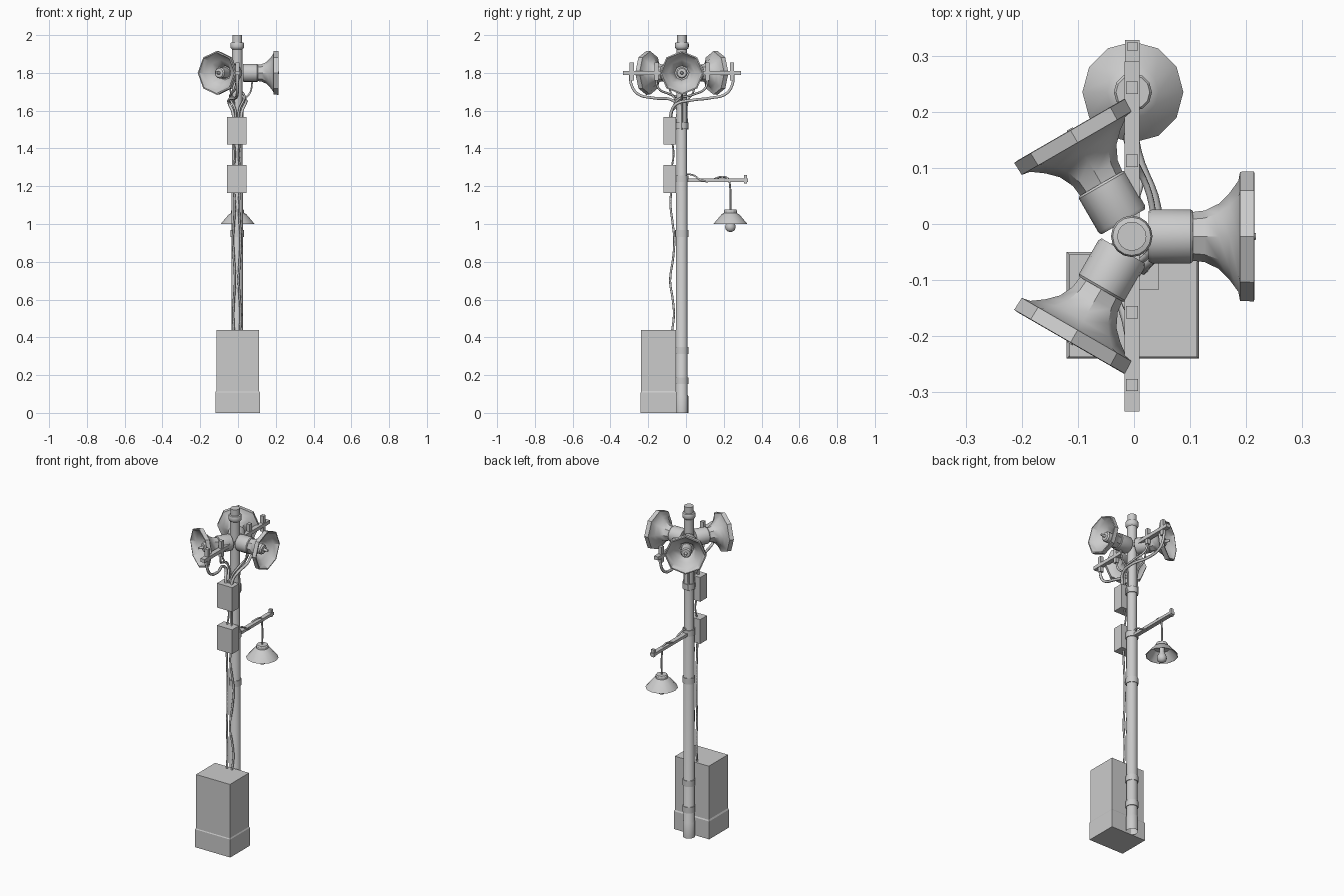
import bpy, bmesh
from math import pi, cos, sin, radians
from mathutils import Matrix, Vector

if "Cube" in bpy.data.objects:
    bpy.data.objects.remove(bpy.data.objects["Cube"])

PX, PY = -0.004, -0.022   # pole axis


def finish(name, bm, smooth=None):
    bmesh.ops.remove_doubles(bm, verts=bm.verts, dist=1e-5)
    me = bpy.data.meshes.new(name)
    bm.to_mesh(me)
    bm.free()
    ob = bpy.data.objects.new(name, me)
    bpy.context.collection.objects.link(ob)
    if smooth:
        bpy.ops.object.select_all(action='DESELECT')
        ob.select_set(True)
        bpy.context.view_layer.objects.active = ob
        bpy.ops.object.shade_smooth_by_angle(angle=radians(smooth))
    return ob


def lathe(name, profile, n, mat, smooth=35):
    """Revolve (radius, height) points round local z."""
    bm = bmesh.new()
    rings = [[bm.verts.new(mat @ Vector((r * cos(2 * pi * i / n), r * sin(2 * pi * i / n), h)))
              for i in range(n)] for r, h in profile]
    for a, b in zip(rings, rings[1:]):
        for i in range(n):
            j = (i + 1) % n
            bm.faces.new((a[i], a[j], b[j], b[i]))
    return finish(name, bm, smooth)


def box(name, x, y, z):
    bm = bmesh.new()
    bmesh.ops.create_cube(bm, size=1)
    for v in bm.verts:
        v.co = Vector([(a + b) / 2 + c * (b - a) for c, (a, b) in zip(v.co, (x, y, z))])
    return finish(name, bm)


def cable(name, pts, r):
    cu = bpy.data.curves.new(name, 'CURVE')
    cu.dimensions = '3D'
    cu.bevel_depth = r
    cu.bevel_resolution = 1
    cu.resolution_u = 5
    sp = cu.splines.new('BEZIER')
    sp.bezier_points.add(len(pts) - 1)
    for p, co in zip(sp.bezier_points, pts):
        p.co = co
        p.handle_left_type = p.handle_right_type = 'AUTO'
    ob = bpy.data.objects.new(name, cu)
    bpy.context.collection.objects.link(ob)
    bpy.ops.object.select_all(action='DESELECT')
    ob.select_set(True)
    bpy.context.view_layer.objects.active = ob
    bpy.ops.object.convert(target='MESH')


def at(x, y, z):
    return Matrix.Translation((x, y, z))


# Pole with base sleeve, tapering top and cap collar
lathe("pole", [(.034, 0), (.034, .09), (.031, .095), (.031, 1.25), (.028, 1.26), (.028, 1.925),
               (.034, 1.93), (.037, 1.938), (.037, 1.952), (.034, 1.96), (.026, 1.962),
               (.026, 2.0), (0, 2.0)], 16, at(PX, PY, 0))
for z in (.17, .33, .95, 1.24, 1.52):
    lathe("pole_band", [(.03, -.018), (.035, -.018), (.035, .018), (.03, .018)], 16, at(PX, PY, z))
for z in (.17, .33):
    box("cabinet_bracket", (-.02, .012), (-.06, -.045), (z - .018, z + .018))

# Cabinet on a slightly wider plinth
box("cabinet", (-.115, .112), (-.237, -.054), (.10, .44))
bm = bmesh.new()
rows = [[bm.verts.new((-.002 + sx * (.118 - d), -.145 + sy * (.095 - d), z))
         for sx, sy in ((-1, -1), (1, -1), (1, 1), (-1, 1))]
        for d, z in ((0, 0), (0, .108), (.005, .117))]
for a, b in zip(rows, rows[1:]):
    for i in range(4):
        bm.faces.new((a[i], a[(i + 1) % 4], b[(i + 1) % 4], b[i]))
bm.faces.new(rows[0][::-1])
finish("cabinet_plinth", bm)

# Junction boxes
for z in (1.165, 1.42):
    box("junction_box", (-.058, .044), (-.118, -.053), (z, z + .147))

# Three horn loudspeakers
for k in range(3):
    m = at(PX, PY, 1.8) @ Matrix.Rotation(k * 2 * pi / 3, 4, 'Z') @ Matrix.Rotation(pi / 2, 4, 'Y')
    lathe("horn_driver", [(0, .03), (.045, .03), (.048, .036), (.048, .105), (.045, .109), (0, .109)], 16, m)
    lathe("horn_bell", [(.043, .105), (.046, .130), (.058, .155), (.077, .174), (.099, .190), (.115, .193),
                        (.116, .218), (.109, .219), (.092, .193), (.07, .175), (.05, .155),
                        (.038, .13), (0, .13)], 8, m)
    lathe("horn_core", [(.03, .12), (.03, .185), (.024, .193), (.009, .194), (.006, .221), (0, .221)], 12, m)

# Cross arm with pegs
box("cross_arm", (-.017, .010), (-.334, .290), (1.79, 1.811))
for s in (-1, 1):
    for d in (.135, .265):
        y = PY + s * d
        box("arm_peg", (-.014, .007), (y - .011, y + .011), (1.76, 1.855))

# Hanging speaker cables gathered down to the upper box
for s in (-1, 1):
    y = PY + s * .305 if s > 0 else PY - .262
    y = PY + s * .272
    cable("outer_cable", [(PX, y, 1.79), (PX, y - s * .004, 1.74), (PX, PY + s * .235, 1.69),
                          (PX + s * .01, PY + s * .15, 1.667), (PX + s * .045, PY + s * .05, 1.655),
                          (PX + s * .042, PY - .03, 1.635), (PX + s * .026, -.075, 1.60),
                          (PX + s * .018, -.085, 1.55)], .008)
    cable("inner_cable", [(PX, PY + s * .135, 1.79), (PX + s * .01, PY + s * .125, 1.72),
                          (PX + s * .035, PY + s * .06, 1.685), (PX + s * .036, -.04, 1.66),
                          (PX + s * .012, -.07, 1.61), (PX + s * .006, -.08, 1.55)], .006)

# Cables from the horns
for k in range(3):
    a = k * 2 * pi / 3
    cable("horn_cable", [(PX + .08 * cos(a), PY + .08 * sin(a), 1.76),
                         (PX + .07 * cos(a), PY + .07 * sin(a), 1.70),
                         (PX + .036 * cos(a), PY + .036 * sin(a), 1.65),
                         (PX + .034 * cos(a), PY + .034 * sin(a), 1.50)], .005)

# Cables down the front of the pole
for x, f in ((-.022, 1), (.010, -1)):
    cable("box_link_cable", [(x, -.072, 1.43), (x + .006 * f, -.066, 1.37), (x, -.075, 1.30)], .005)
    cable("pole_cable", [(x, -.078, 1.18), (x + .005 * f, -.082, 1.10), (x, -.070, 1.0),
                         (x - .005 * f, -.062, .92), (x, -.068, .82), (x + .006 * f, -.084, .70),
                         (x, -.070, .60), (x - .004 * f, -.064, .52), (x, -.074, .43)], .006)

# Lamp arm
LX, LY = -.002, .235
box("lamp_arm", (-.016, .010), (0, .328), (1.223, 1.240))
box("lamp_arm_peg", (-.012, .006), (.308, .324), (1.215, 1.26))
cable("lamp_cable", [(-.002, .0, 1.265), (.004, .04, 1.258), (.012, .08, 1.232), (0, .12, 1.226),
                     (-.014, .15, 1.238), (-.004, .19, 1.250), (LX, .222, 1.24),
                     (LX, LY - .002, 1.20), (LX, LY, 1.07)], .005)

# Lamp shade, open below, with bulb
lathe("lamp_shade", [(0, 1.078), (.03, 1.078), (.034, 1.072), (.034, 1.058), (.046, 1.052), (.09, 1.0),
                     (.087, .999), (.044, 1.046), (0, 1.048)], 12, at(LX, LY, 0), 25)
lathe("lamp_bulb", [(.014, 1.05), (.014, 1.02), (.024, 1.0), (.028, .985), (.024, .969),
                    (.013, .960), (0, .957)], 12, at(LX, LY, 0), 40)
